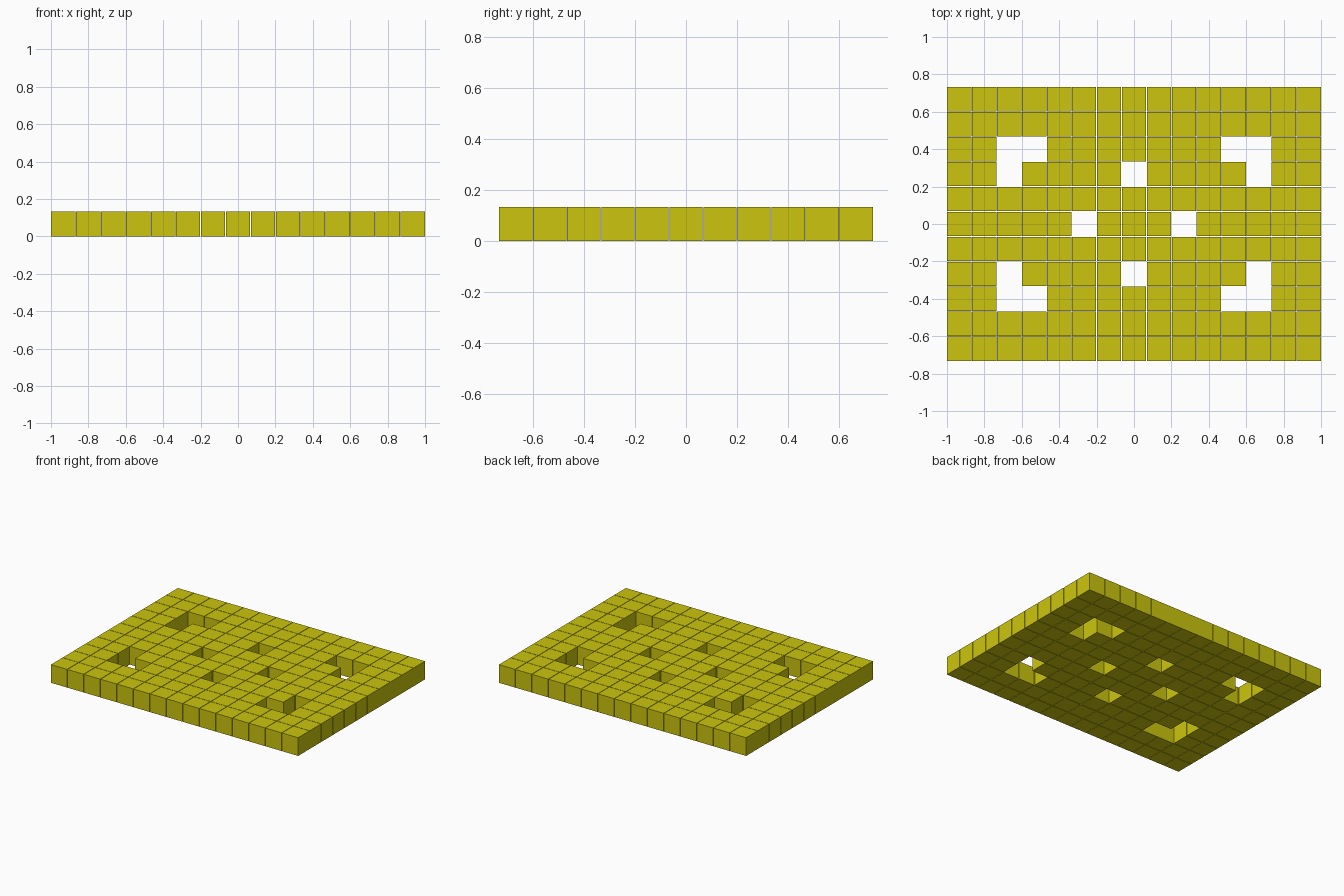
import bpy, bmesh
from mathutils import Matrix, Vector

if "Cube" in bpy.data.objects:
    bpy.data.objects.remove(bpy.data.objects["Cube"])

CELL = 2 / 15          # grid pitch
GAP = 0.003            # hairline joint between blocks

yellow = bpy.data.materials.new("mustard yellow")
yellow.diffuse_color = (0.6, 0.56, 0.004, 1)
yellow.use_nodes = True
yellow.node_tree.nodes["Principled BSDF"].inputs["Base Color"].default_value = yellow.diffuse_color

# Empty cells, mirrored in both directions: L-shaped corners and four single holes
HOLES = {(5, 3), (4, 3), (5, 2), (0, 2), (2, 0)}

# Plate of individual cubes, 15 by 11
bm = bmesh.new()
for i in range(-7, 8):
    for j in range(-5, 6):
        if (abs(i), abs(j)) in HOLES:
            continue
        pitch = (2 - (CELL - GAP)) / 14
        m = Matrix.Translation((i * pitch, j * pitch, CELL / 2))
        m = m @ Matrix.Diagonal(Vector((CELL - GAP, CELL - GAP, CELL, 1)))
        bmesh.ops.create_cube(bm, size=1, matrix=m)

mesh = bpy.data.meshes.new("block_plate")
bm.to_mesh(mesh)
bm.free()
mesh.materials.append(yellow)
plate = bpy.data.objects.new("block_plate", mesh)
bpy.context.collection.objects.link(plate)
